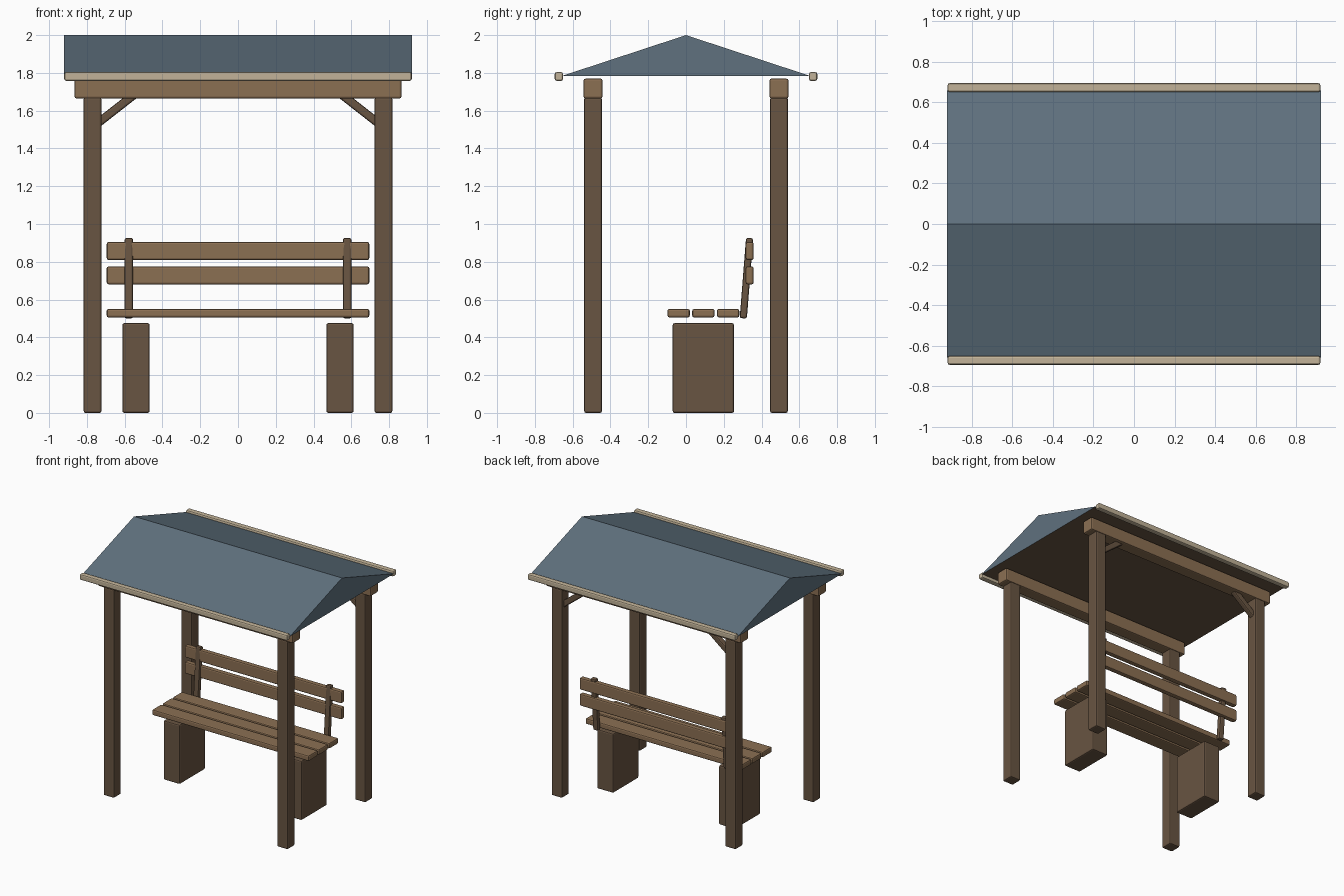
import bpy
import bmesh
from math import radians
from mathutils import Matrix

cube = bpy.data.objects.get("Cube")
if cube:
    bpy.data.objects.remove(cube, do_unlink=True)


def material(name, rgb):
    mat = bpy.data.materials.new(name)
    mat.use_nodes = True
    color = (*rgb, 1.0)
    mat.diffuse_color = color
    mat.node_tree.nodes["Principled BSDF"].inputs["Base Color"].default_value = color
    return mat


dark_wood = material("dark wood", (0.14, 0.09, 0.054))
warm_wood = material("warm wood", (0.26, 0.16, 0.086))
pale_trim = material("pale trim", (0.54, 0.45, 0.315))
slate_blue = material("slate blue", (0.115, 0.165, 0.21))


def add_object(name, bm, mats):
    mesh = bpy.data.meshes.new(name)
    bmesh.ops.recalc_face_normals(bm, faces=bm.faces)
    bm.to_mesh(mesh)
    bm.free()
    for mat in mats:
        mesh.materials.append(mat)
    obj = bpy.data.objects.new(name, mesh)
    bpy.context.collection.objects.link(obj)
    return obj


def timber(name, center, size, mat, rotation=(0, 0, 0), bevel=0.01):
    """Softly bevelled wooden block."""
    bm = bmesh.new()
    bmesh.ops.create_cube(bm, size=1, matrix=Matrix.Diagonal((*size, 1)))
    obj = add_object(name, bm, [mat])
    obj.location = center
    obj.rotation_euler = rotation
    mod = obj.modifiers.new("Soft edges", 'BEVEL')
    mod.width = bevel
    mod.segments = 2
    return obj


# Posts, beams and eave trim
for y, end in ((-1, "front"), (1, "back")):
    for x, side in ((-1, "right"), (1, "left")):
        timber(f"{end}_{side}_post", (0.77 * x, 0.492 * y, 0.835),
               (0.094, 0.094, 1.67), dark_wood)
    timber(f"{end}_beam", (0, 0.492 * y, 1.717), (1.73, 0.1, 0.105), warm_wood)
    timber(f"{end}_eave_trim", (0, 0.673 * y, 1.781), (1.84, 0.044, 0.046), pale_trim)

# Gabled roof with a wooden ceiling
bm = bmesh.new()
profile = [(-0.66, 1.783), (0.66, 1.783), (0, 2.0)]
gable = bm.faces.new([bm.verts.new((-0.922, y, z)) for y, z in profile])
extruded = bmesh.ops.extrude_face_region(bm, geom=[gable], use_keep_orig=True)
bmesh.ops.translate(bm, vec=(1.844, 0, 0),
                    verts=[v for v in extruded["geom"] if isinstance(v, bmesh.types.BMVert)])
bmesh.ops.recalc_face_normals(bm, faces=bm.faces)
for face in bm.faces:
    face.material_index = 1 if face.normal.z < -0.9 else 0
add_object("roof", bm, [slate_blue, dark_wood])

# Bench seat and backrest planks
for i in range(3):
    timber(f"seat_plank_{i + 1}", (0, -0.039 + 0.131 * i, 0.528),
           (1.39, 0.118, 0.045), warm_wood)
for name, z in (("lower", 0.728), ("upper", 0.857)):
    timber(f"{name}_back_plank", (0, 0.337, z), (1.39, 0.042, 0.095), warm_wood)

# Bench legs, backrest supports and rear corner braces
for x, side in ((-1, "right"), (1, "left")):
    timber(f"{side}_bench_leg", (0.54 * x, 0.092, 0.2375), (0.145, 0.325, 0.475), dark_wood)
    timber(f"{side}_back_support", (0.578 * x, 0.32, 0.713), (0.045, 0.038, 0.426),
           dark_wood, (radians(-4.5), 0, 0))
    timber(f"{side}_brace", (0.65 * x, 0.492, 1.606), (0.26, 0.045, 0.045),
           dark_wood, (0, radians(38 * x), 0))
